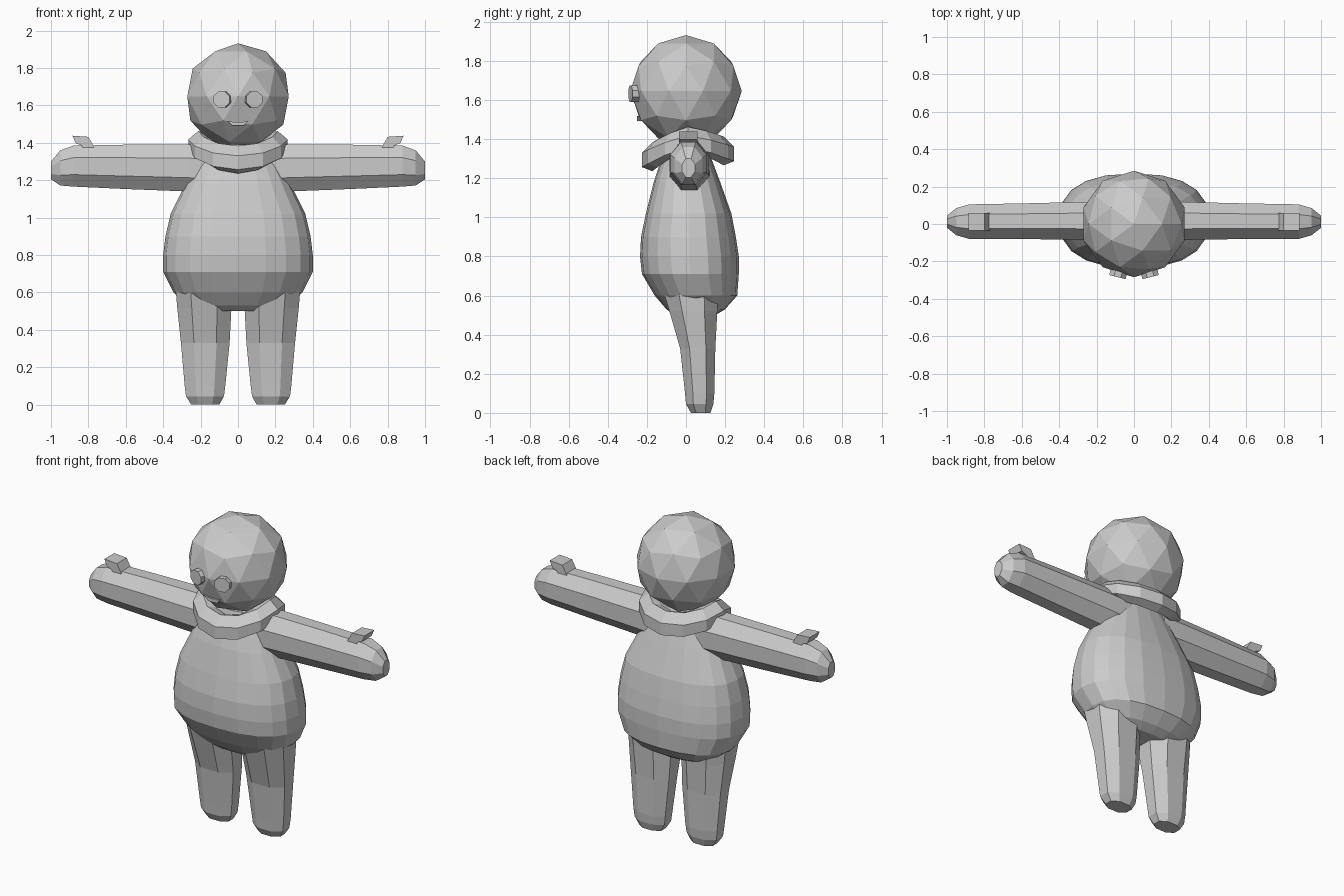
import bpy, bmesh, math
from mathutils import Vector, Matrix

cube = bpy.data.objects.get("Cube")
if cube:
    bpy.data.objects.remove(cube, do_unlink=True)

GREY = (0.6, 0.6, 0.6, 1)
mat = bpy.data.materials.new("plain grey")
mat.use_nodes = True
mat.diffuse_color = GREY
mat.node_tree.nodes["Principled BSDF"].inputs["Base Color"].default_value = GREY


def finish(name, bm):
    bmesh.ops.recalc_face_normals(bm, faces=bm.faces)
    mesh = bpy.data.meshes.new(name)
    bm.to_mesh(mesh)
    bm.free()
    mesh.materials.append(mat)
    obj = bpy.data.objects.new(name, mesh)
    bpy.context.collection.objects.link(obj)
    return obj


def loft(name, rings, closed=False):
    """Skin a list of equal point rings; cap the ends unless closed."""
    bm = bmesh.new()
    loops = [[bm.verts.new(p) for p in ring] for ring in rings]
    n = len(loops[0])
    pairs = list(zip(loops, loops[1:]))
    if closed:
        pairs.append((loops[-1], loops[0]))
    else:
        bm.faces.new(loops[0])
        bm.faces.new(loops[-1])
    for a, b in pairs:
        for i in range(n):
            j = (i + 1) % n
            bm.faces.new((a[i], a[j], b[j], b[i]))
    return finish(name, bm)


def oval(n, u0, u1, v0, v1, power=2.0, turn=0.0):
    """Rounded outline that fills the box u0..u1, v0..v1."""
    pts = []
    for i in range(n):
        a = 2 * math.pi * i / n + turn
        c, s = math.cos(a), math.sin(a)
        pts.append((math.copysign(abs(c) ** (2 / power), c),
                    math.copysign(abs(s) ** (2 / power), s)))
    mu = max(abs(p[0]) for p in pts)
    mv = max(abs(p[1]) for p in pts)
    return [((u0 + u1) / 2 + p[0] / mu * (u1 - u0) / 2,
             (v0 + v1) / 2 + p[1] / mv * (v1 - v0) / 2) for p in pts]


def prism(name, outline, y0, y1):
    return loft(name, [[(x, y, z) for x, z in outline] for y in (y0, y1)])


# Head
bm = bmesh.new()
bmesh.ops.create_icosphere(bm, subdivisions=2, radius=0.285,
                           matrix=Matrix.Translation((0, 0, 1.647)))
finish("head", bm)

# Pear-shaped body: height, half width, front, back
body = [(0.50, 0.20, -0.06, 0.15), (0.53, 0.27, -0.10, 0.20),
        (0.60, 0.345, -0.16, 0.262), (0.71, 0.40, -0.225, 0.27),
        (0.80, 0.40, -0.235, 0.27), (0.90, 0.388, -0.23, 0.255),
        (1.02, 0.36, -0.205, 0.232), (1.18, 0.28, -0.165, 0.175),
        (1.30, 0.22, -0.125, 0.13), (1.39, 0.15, -0.10, 0.10)]
loft("body", [[(x, y, z) for x, y in oval(20, -w, w, f, b, 2.4)]
              for z, w, f, b in body])

# Collar: a hexagonal tube that dips at the front and back
rings = []
for i in range(12):
    a = 2 * math.pi * i / 12
    c, s = math.cos(a), math.sin(a)
    dip = abs(s) ** 1.3
    height = 1.405 - dip * (0.095 if s < 0 else 0.065)
    ring = []
    for k in range(6):
        t = math.pi * k / 3 + math.pi / 6
        out, up = 0.062 * math.cos(t), (0.058 + 0.016 * dip) * math.sin(t)
        ring.append((c * (0.212 + out), 0.01 + s * (0.182 + out),
                     height + up - out * 0.3))
    rings.append(ring)
loft("collar", rings, closed=True)

# Arm sections: reach, front, back, bottom, top
arm = [(0.12, -0.085, 0.12, 1.13, 1.39), (0.27, -0.085, 0.118, 1.14, 1.392),
       (0.60, -0.08, 0.11, 1.153, 1.39), (0.88, -0.08, 0.105, 1.166, 1.385),
       (0.95, -0.06, 0.085, 1.172, 1.36), (1.0, -0.02, 0.045, 1.205, 1.30)]
# Leg sections: height, inner, outer, front, back
leg = [(0.0, 0.10, 0.25, 0.025, 0.125), (0.045, 0.075, 0.278, 0.0, 0.14),
       (0.10, 0.068, 0.285, -0.005, 0.145), (0.33, 0.045, 0.305, -0.03, 0.15),
       (0.52, 0.035, 0.325, -0.085, 0.16), (0.64, 0.035, 0.335, -0.12, 0.17)]
thumb = [(0.765, 1.37), (0.80, 1.432), (0.885, 1.438), (0.868, 1.398),
         (0.835, 1.385), (0.825, 1.35)]

for side, label in ((1, "left"), (-1, "right")):
    loft(label + "_arm", [[(side * x, y, z) for y, z in
                           oval(8, f, b, lo, hi, 2, math.pi / 8)]
                          for x, f, b, lo, hi in arm])
    loft(label + "_leg", [[(side * x, y, z) for x, y in
                           oval(8, i, o, f, b, 2.3, math.pi / 8)]
                          for z, i, o, f, b in leg])
    prism(label + "_thumb", [(side * x, z) for x, z in thumb], -0.035, 0.06)

    # Button eye, turned slightly outward
    eye = prism(label + "_eye", oval(8, -0.045, 0.045, -0.042, 0.042, 2, math.pi / 8),
                -0.035, 0.05)
    eye.location = (side * 0.08, -0.25, 1.632)
    eye.rotation_euler = (0, 0, side * 0.25)

# Smiling mouth
prism("mouth", [(-0.055, 1.518), (-0.03, 1.512), (0.03, 1.512), (0.055, 1.518),
                (0.03, 1.492), (-0.03, 1.492)], -0.25, -0.19)
